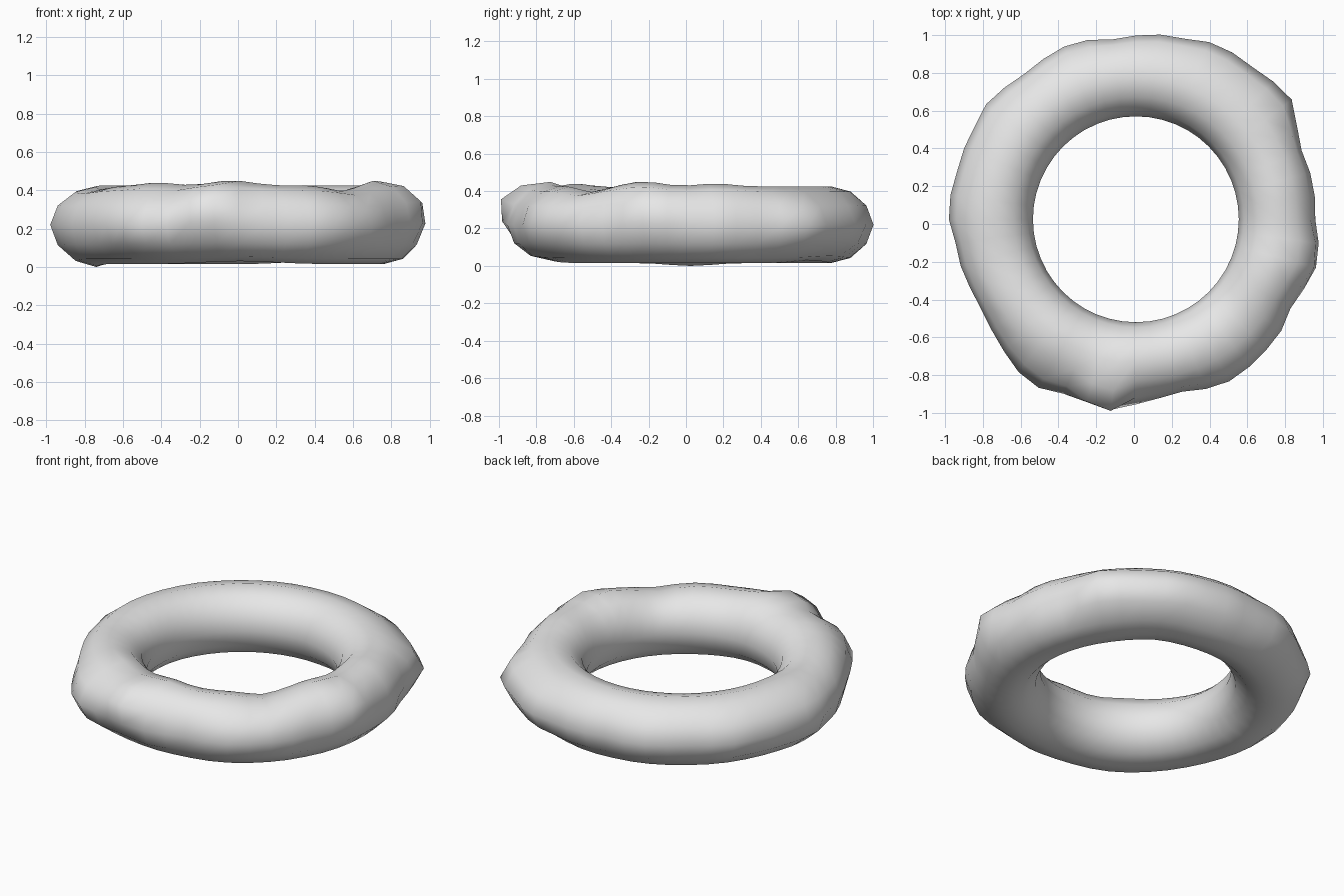
import bpy
import math
from mathutils import Vector

cube = bpy.data.objects.get("Cube")
if cube:
    bpy.data.objects.remove(cube, do_unlink=True)

RING, TUBE = 0.75, 0.205
CENTRE = Vector((0.01, 0.025, 0.22))

# Outer reach of the dough, in hundredths, for each step round the ring
REACH = [95, 95.5, 95.5, 95, 98.5, 104, 103, 101.5, 102, 101.5, 99, 98.6,
         97.3, 96, 98.3, 99, 98, 97, 98.5, 100, 98.5, 98.4, 98, 99,
         99, 96.3, 96, 95, 94.7, 96.3, 98.8, 102, 103, 100, 100, 102.3,
         98, 95.5, 94.5, 97.2, 99, 98.5, 97.7, 97, 94.5, 94, 97.7, 96]
STEPS = len(REACH)

# (direction, height, spread) of the swellings and dips, in degrees
TOP_LUMPS = [(268, 0.025, 10), (340, 0.025, 10), (10, 0.015, 10),
             (315, -0.03, 9), (235, 0.015, 10), (195, -0.02, 15)]
BOTTOM_LUMPS = [(180, -0.015, 12), (60, 0.015, 15), (270, 0.015, 20)]


def gap(a, b):
    """Signed difference between two directions in degrees."""
    return (a - b + 180) % 360 - 180


def lumps(table, angle):
    return sum(h * math.exp(-(gap(angle, a) / s) ** 2) for a, h, s in table)


def bulge_tilt(angle):
    """How far up the side the outward bulge sits."""
    if abs(gap(angle, 262)) < 8 or abs(gap(angle, 345)) < 8:
        return math.radians(30)
    return 0.0


# Doughnut ring
bpy.ops.mesh.primitive_torus_add(major_segments=STEPS, minor_segments=12,
                                 major_radius=RING, minor_radius=TUBE)
ring = bpy.context.object
ring.name = "doughnut_ring"

# Knead the even ring into a lumpy one, leaving the hole round
for v in ring.data.vertices:
    theta = math.atan2(v.co.y, v.co.x)
    angle = math.degrees(theta) % 360
    radius = v.co.xy.length
    phi = math.atan2(v.co.z, radius - RING)
    tilt = bulge_tilt(angle)
    reach = REACH[round(angle * STEPS / 360) % STEPS] / 100
    push = reach - RING - TUBE * math.cos(tilt)
    push *= max(0, math.cos(phi - tilt)) ** 3
    radius += push
    rise = push * math.sin(tilt) * 0.6
    rise += max(0, math.sin(phi)) ** 2 * lumps(TOP_LUMPS, angle)
    rise += max(0, -math.sin(phi)) ** 2 * lumps(BOTTOM_LUMPS, angle)
    v.co = CENTRE + Vector((radius * math.cos(theta), radius * math.sin(theta),
                            v.co.z + rise))

# Plain grey dough
grey = bpy.data.materials.new("plain_grey")
grey.use_nodes = True
colour = (0.8, 0.8, 0.8, 1)
grey.diffuse_color = colour
grey.node_tree.nodes["Principled BSDF"].inputs["Base Color"].default_value = colour
ring.data.materials.append(grey)
bpy.ops.object.shade_smooth()
